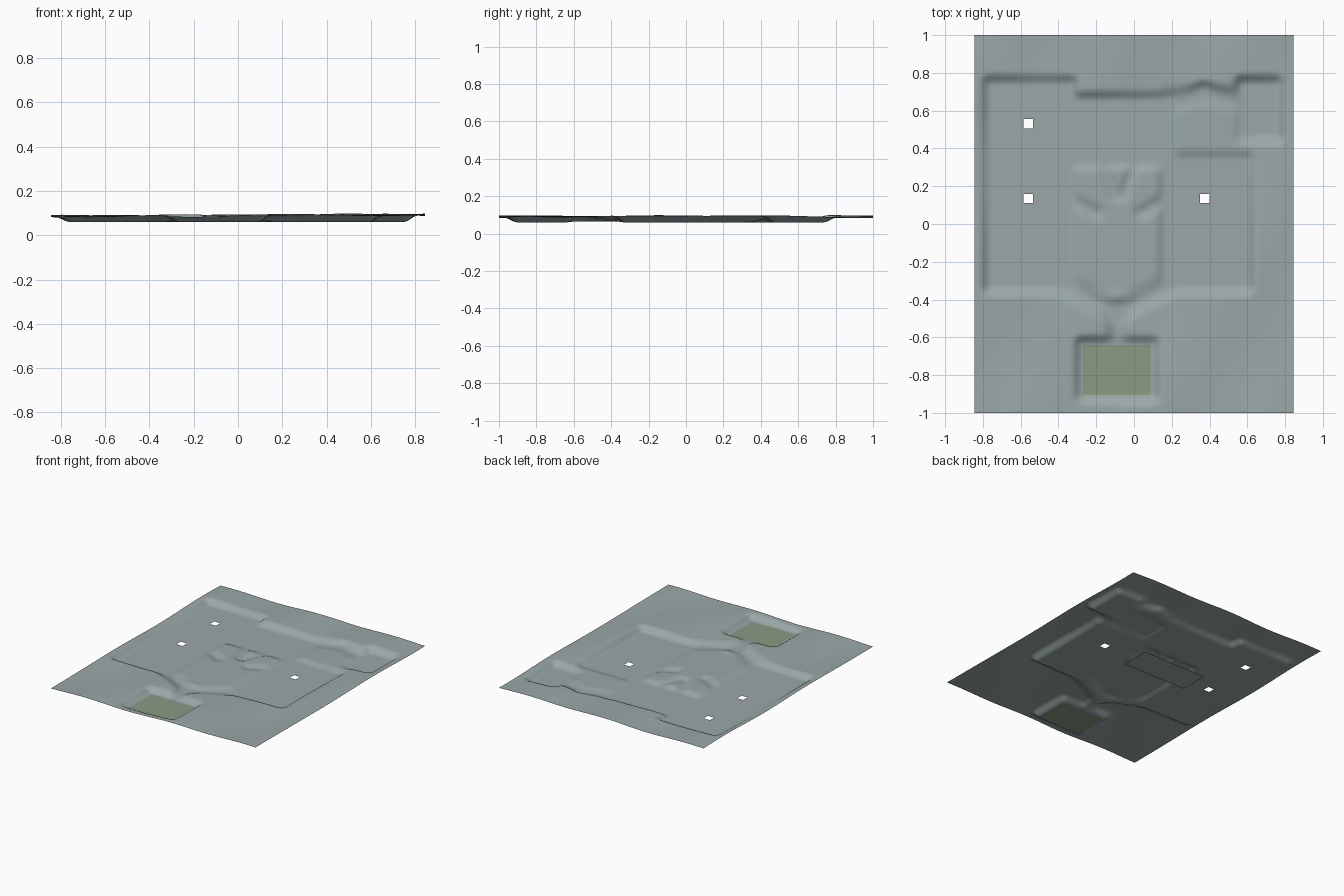
import bpy, bmesh, math
from mathutils import Vector

if "Cube" in bpy.data.objects:
    bpy.data.objects.remove(bpy.data.objects["Cube"])

HX, HY = 0.845, 1.0
FLOOR = 0.06

# level pads sunk into the ground: x0, x1, y0, y1
POOL = (-0.27, 0.09, -0.905, -0.64)
PADS = [(-0.76, -0.34, -0.33, 0.74), (-0.34, 0.19, 0.33, 0.655),
        (0.17, 0.59, -0.33, 0.34), (0.575, 0.75, 0.47, 0.74), POOL]
YARD = (-0.34, 0.17, -0.33, 0.33)
SIDE_YARD = (0.19, 0.575, 0.34, 0.66)
HOLES = [(-0.56, 0.53), (-0.56, 0.135), (0.375, 0.135)]
HOLE = 0.025

# shallow gullies: x0, y0, x1, y1, half width
GULLIES = [(-0.34, -0.33, -0.09, -0.47, 0.09), (0.17, -0.33, -0.09, -0.47, 0.09),
           (-0.09, -0.47, -0.09, -0.64, 0.08),
           (-0.34, 0.13, -0.2, 0.06, 0.06), (0.17, 0.13, 0.04, 0.06, 0.06),
           (-0.17, 0.33, -0.1, 0.15, 0.05), (0.01, 0.33, -0.06, 0.15, 0.05),
           (0.19, 0.63, 0.37, 0.69, 0.08), (0.575, 0.63, 0.37, 0.69, 0.08)]


def material(name, rgb):
    m = bpy.data.materials.new(name)
    m.diffuse_color = (*rgb, 1)
    m.use_nodes = True
    m.node_tree.nodes["Principled BSDF"].inputs["Base Color"].default_value = m.diffuse_color
    return m


def ease(t):
    t = max(0.0, min(1.0, t))
    return t * t * (3 - 2 * t)


def rect_dist(x, y, r):
    return math.hypot(max(r[0] - x, 0, x - r[1]), max(r[2] - y, 0, y - r[3]))


def line_dist(x, y, g):
    a, b, p = Vector(g[0:2]), Vector(g[2:4]), Vector((x, y))
    t = max(0.0, min(1.0, (p - a).dot(b - a) / (b - a).length_squared))
    return (p - a - t * (b - a)).length


def height(x, y):
    # rolling ground with diagonal waves
    z = 0.090 + 0.004 * math.sin(11 * (0.87 * x - 0.5 * y) + 1.2) \
        + 0.002 * math.sin(5 * x + 7 * y) + 0.004 * x
    # yards lie a little lower than the open ground
    for yard, level in ((YARD, 0.078), (SIDE_YARD, 0.074)):
        k = ease(rect_dist(x, y, yard) / 0.1)
        z = level + (z - level) * k
    for g in GULLIES:
        k = ease(line_dist(x, y, g) / g[4])
        z = 0.065 + (z - 0.065) * k
    for p in PADS:
        z = FLOOR + (z - FLOOR) * ease(rect_dist(x, y, p) / 0.062)
    return z


def grid_lines(half, keys, step=0.0155):
    # even lines, with exact lines at the pad and hole borders
    keys = sorted(set([-half, half] + [round(k, 4) for k in keys]))
    out = [keys[0]]
    for a, b in zip(keys, keys[1:]):
        n = max(1, round((b - a) / step))
        out += [a + (b - a) * i / n for i in range(1, n + 1)]
    return out


def inside(x, y, r):
    return r[0] < x < r[1] and r[2] < y < r[3]


stone = material("grey_ground", (0.325, 0.39, 0.39))
grass = material("green_floor", (0.255, 0.325, 0.225))

# terrain sheet with sunken pads, a green floor and three square holes
holes = [(x - HOLE, x + HOLE, y - HOLE, y + HOLE) for x, y in HOLES]
xs = grid_lines(HX, [v for r in PADS + holes for v in r[:2]])
ys = grid_lines(HY, [v for r in PADS + holes for v in r[2:]])
bm = bmesh.new()
rows = [[bm.verts.new((x, y, height(x, y))) for x in xs] for y in ys]
for j in range(len(ys) - 1):
    for i in range(len(xs) - 1):
        cx, cy = (xs[i] + xs[i + 1]) / 2, (ys[j] + ys[j + 1]) / 2
        if any(inside(cx, cy, h) for h in holes):
            continue
        f = bm.faces.new((rows[j][i], rows[j][i + 1], rows[j + 1][i + 1], rows[j + 1][i]))
        f.smooth = True
        f.material_index = 1 if inside(cx, cy, POOL) else 0
bmesh.ops.delete(bm, geom=[v for v in bm.verts if not v.link_faces], context='VERTS')
mesh = bpy.data.meshes.new("terrain")
bm.to_mesh(mesh)
bm.free()
mesh.materials.append(stone)
mesh.materials.append(grass)
bpy.context.collection.objects.link(bpy.data.objects.new("terrain", mesh))

# flat lower floor beneath the yard
bpy.ops.mesh.primitive_plane_add(size=1, location=(-0.09, 0.22, 0))
lower = bpy.context.object
lower.name = "lower_floor"
lower.scale = (0.53, 0.22, 1)
lower.data.materials.append(stone)
